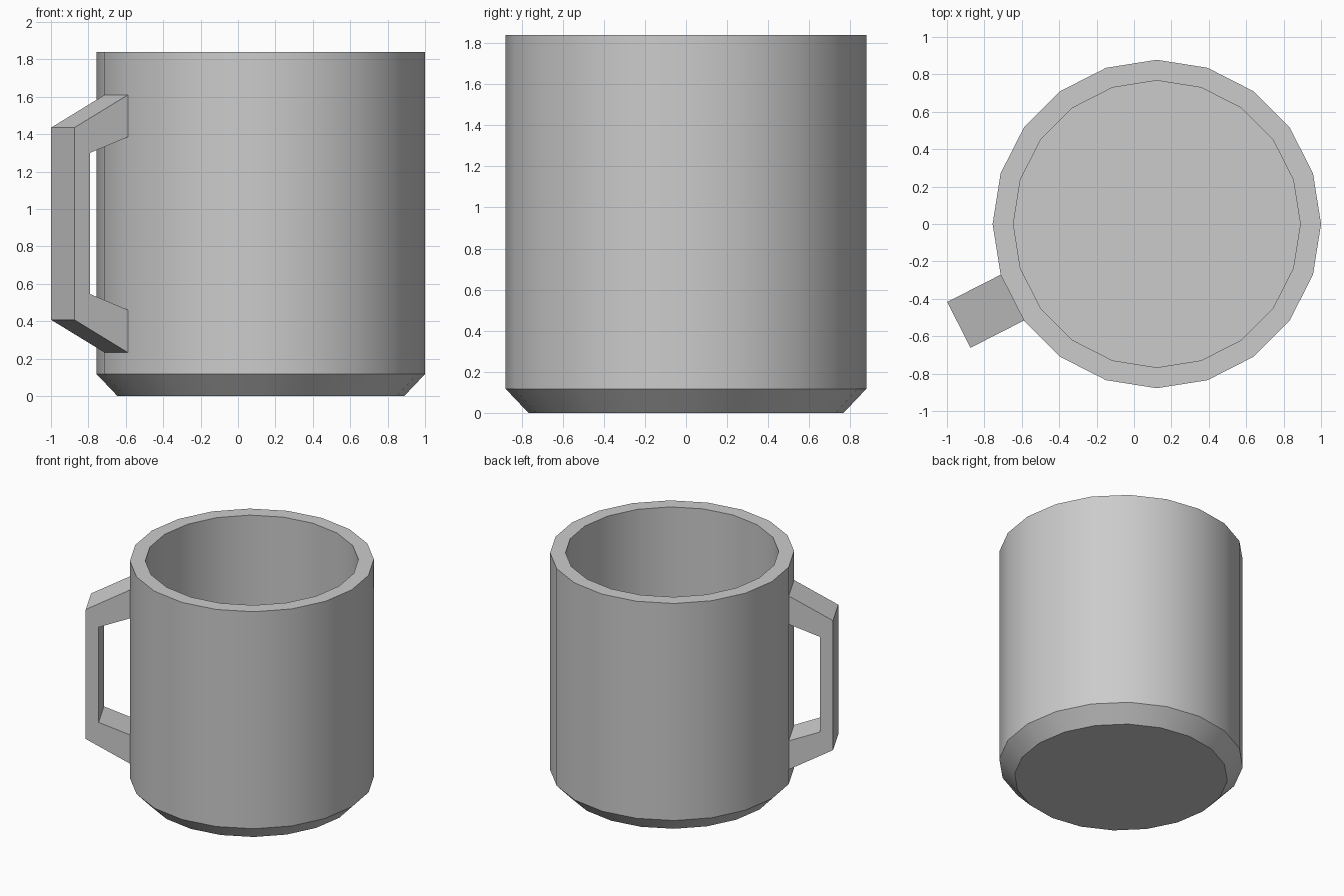
import bpy, bmesh, math
from mathutils import Vector

if "Cube" in bpy.data.objects:
    bpy.data.objects.remove(bpy.data.objects["Cube"])

CX, R, R_IN, H = 0.122, 0.878, 0.767, 1.84
SIDES = 20


def finish(name, bm):
    bmesh.ops.recalc_face_normals(bm, faces=bm.faces)
    mesh = bpy.data.meshes.new(name)
    bm.to_mesh(mesh)
    bm.free()
    ob = bpy.data.objects.new(name, mesh)
    bpy.context.collection.objects.link(ob)
    bpy.ops.object.select_all(action='DESELECT')
    ob.select_set(True)
    bpy.context.view_layer.objects.active = ob
    bpy.ops.object.shade_smooth_by_angle(angle=math.radians(30))


# Cup: turned profile from outer base, over the rim, to the inner floor
bm = bmesh.new()
profile = [(R_IN, 0), (R, 0.117), (R, H), (R_IN, H), (R_IN, 0.12)]
rings = []
for r, z in profile:
    rings.append([bm.verts.new((CX + r * math.cos(i * math.tau / SIDES),
                                r * math.sin(i * math.tau / SIDES), z))
                  for i in range(SIDES)])
for a, b in zip(rings, rings[1:]):
    for i in range(SIDES):
        j = (i + 1) % SIDES
        bm.faces.new((a[i], a[j], b[j], b[i]))
bm.faces.new(rings[0])
bm.faces.new(rings[-1])
finish("cup", bm)

# Handle: angular bracket growing out of one wall facet, as wide as the facet
bm = bmesh.new()
angle = math.radians(207)
out = Vector((math.cos(angle), math.sin(angle), 0))
side = Vector((-out.y, out.x, 0))
wall = R * math.cos(math.pi / SIDES)
half = R * math.sin(math.pi / SIDES)
outer = [(wall, 1.61), (1.188, 1.435), (1.188, 0.407), (wall, 0.232)]
inner = [(wall, 1.385), (1.094, 1.30), (1.094, 0.545), (wall, 0.46)]
sections = []
for o, n in zip(outer, inner):
    corners = [(o, -half), (o, half), (n, half), (n, -half)]
    sections.append([bm.verts.new(Vector((CX, 0, z)) + out * d + side * s)
                     for (d, z), s in corners])
for a, b in zip(sections, sections[1:]):
    for i in range(4):
        j = (i + 1) % 4
        bm.faces.new((a[i], a[j], b[j], b[i]))
finish("handle", bm)
# Keep the bracket faceted
for p in bpy.data.objects["handle"].data.polygons:
    p.use_smooth = False
